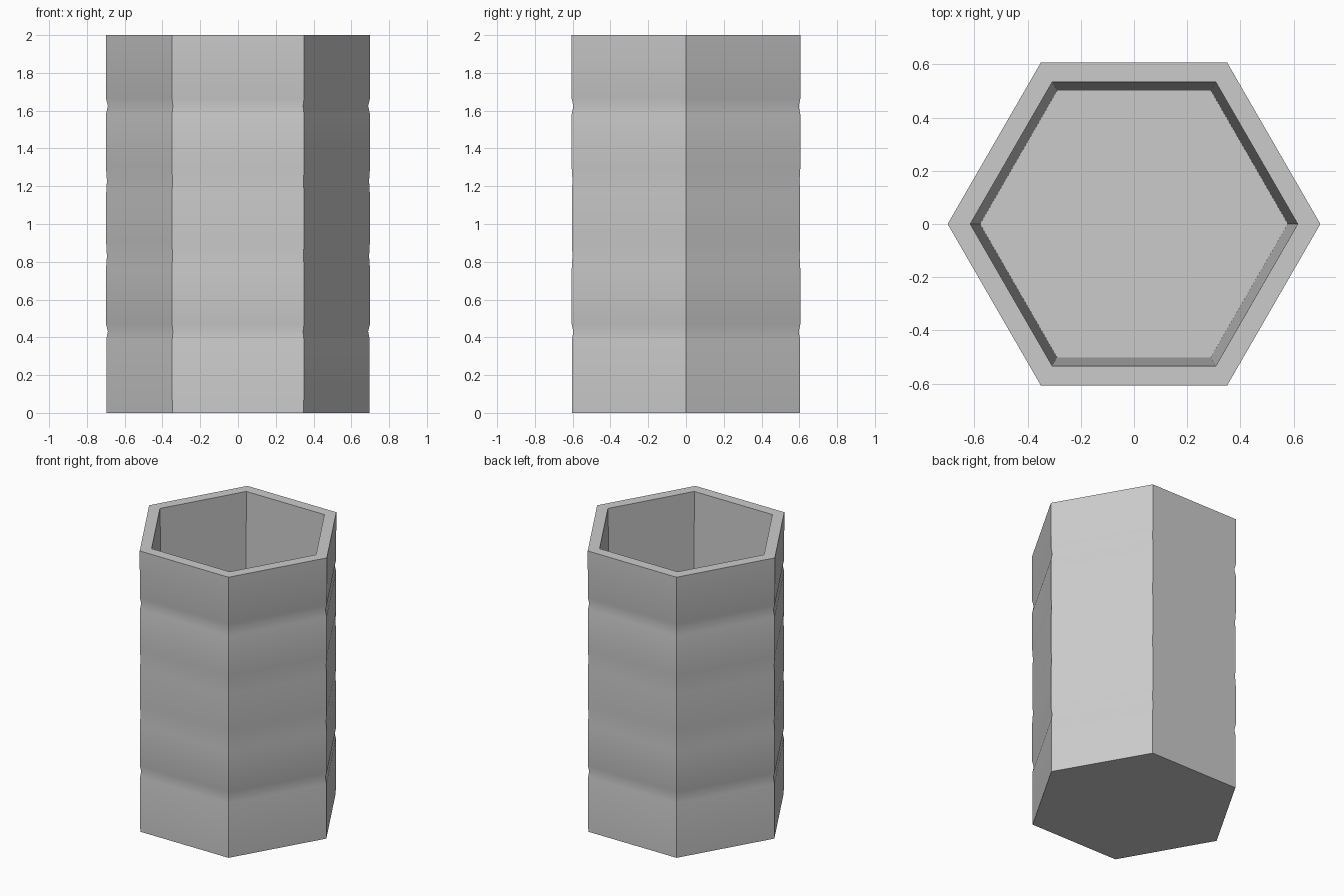
import bpy
import bmesh
import math

default = bpy.data.objects.get("Cube")
if default:
    bpy.data.objects.remove(default, do_unlink=True)

# Plain grey ceramic
grey = bpy.data.materials.new("light grey")
grey.use_nodes = True
colour = (0.6, 0.6, 0.6, 1)
grey.diffuse_color = colour
grey.node_tree.nodes["Principled BSDF"].inputs["Base Color"].default_value = colour

SIDES = 6
HEIGHT = 2.0


def hex_ring(bm, radius, z):
    return [bm.verts.new((radius * math.cos(math.tau * i / SIDES),
                          radius * math.sin(math.tau * i / SIDES), z))
            for i in range(SIDES)]


# Outer wall profile: gently bulging bands parted by shallow grooves
outer = [(0.696, 0), (0.697, 0.39), (0.689, 0.43), (0.699, 0.47),
         (0.699, 0.76), (0.694, 0.83), (0.698, 0.90),
         (0.698, 1.16), (0.694, 1.23), (0.699, 1.30),
         (0.699, 1.58), (0.689, 1.625), (0.699, 1.665), (0.70, HEIGHT)]
# Rim, tapering inner wall and floor
inner = [(0.615, HEIGHT), (0.578, 0.1)]

bm = bmesh.new()
rings = [hex_ring(bm, r, z) for r, z in outer + inner]
for low, high in zip(rings, rings[1:]):
    for i in range(SIDES):
        j = (i + 1) % SIDES
        bm.faces.new((low[i], low[j], high[j], high[i]))
bm.faces.new(list(reversed(rings[0])))
bm.faces.new(rings[-1])
bmesh.ops.recalc_face_normals(bm, faces=bm.faces[:])

mesh = bpy.data.meshes.new("hexagonal_vase")
bm.to_mesh(mesh)
bm.free()
mesh.materials.append(grey)
vase = bpy.data.objects.new("hexagonal_vase", mesh)
bpy.context.collection.objects.link(vase)

# Smooth across the grooves, sharp at corners, rim and floor
bpy.ops.object.select_all(action="DESELECT")
vase.select_set(True)
bpy.context.view_layer.objects.active = vase
bpy.ops.object.shade_smooth_by_angle(angle=math.radians(35))
